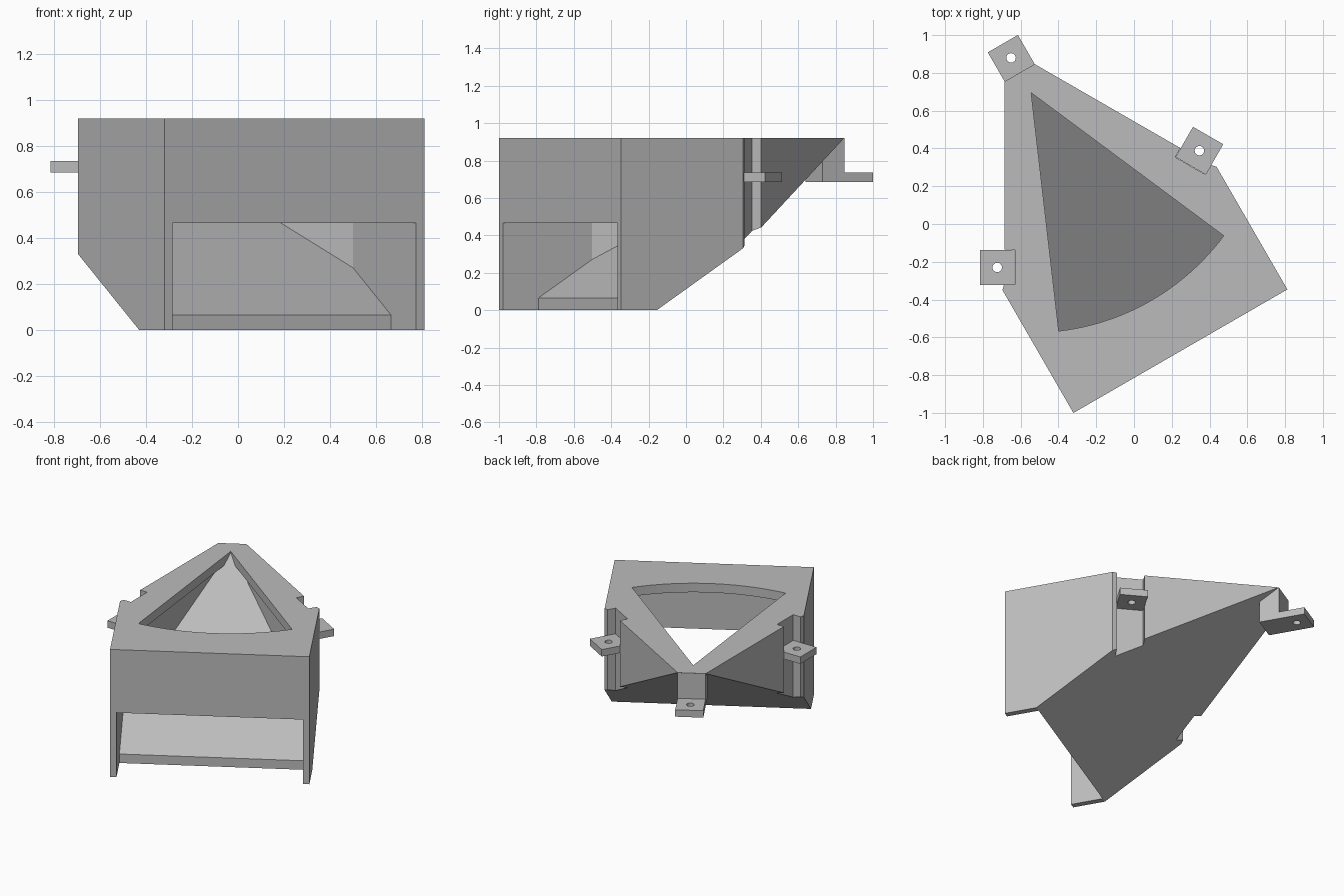
import bpy, bmesh
from math import radians, sin, cos
from mathutils import Matrix, Vector

cube = bpy.data.objects.get("Cube")
if cube:
    bpy.data.objects.remove(cube)

grey = bpy.data.materials.new("plain grey")
grey.use_nodes = True
grey.diffuse_color = (0.5, 0.5, 0.5, 1)
grey.node_tree.nodes["Principled BSDF"].inputs["Base Color"].default_value = (0.5, 0.5, 0.5, 1)

TOP = 0.92
SLOPE = 0.621          # rise of the chute underside
FRONT = -0.706         # outer front wall
SILL = -0.486          # front end of the chute floor
FLOOR = 0.065          # floor and lid thickness
INNER = 0.612          # half width of the chamber
PLACE = Matrix.Rotation(radians(30), 4, 'Z') @ Matrix.Translation((-0.124, 0, 0))


def prism(name, pts, z0, z1, matrix=None, above=None):
    """Extruded outline; 'above' keeps only what lies over the sloped plane at that height."""
    bm = bmesh.new()
    face = bm.faces.new([bm.verts.new((x, y, z0)) for x, y in pts])
    new = bmesh.ops.extrude_face_region(bm, geom=[face])["geom"]
    bmesh.ops.translate(bm, vec=(0, 0, z1 - z0),
                        verts=[v for v in new if isinstance(v, bmesh.types.BMVert)])
    if above is not None:
        cut = bmesh.ops.bisect_plane(bm, geom=bm.verts[:] + bm.edges[:] + bm.faces[:],
                                     plane_co=(0, SILL, above),
                                     plane_no=Vector((0, -SLOPE, 1)).normalized(),
                                     clear_inner=True)
        bmesh.ops.holes_fill(bm, edges=[e for e in bm.edges if e.is_boundary], sides=0)
    if matrix:
        bm.transform(matrix)
    bmesh.ops.recalc_face_normals(bm, faces=bm.faces)
    mesh = bpy.data.meshes.new(name)
    bm.to_mesh(mesh)
    bm.free()
    mesh.materials.append(grey)
    obj = bpy.data.objects.new(name, mesh)
    bpy.context.collection.objects.link(obj)
    return obj


def carve(obj, cutter):
    mod = obj.modifiers.new("cut", 'BOOLEAN')
    mod.operation = 'DIFFERENCE'
    mod.solver = 'EXACT'
    mod.object = cutter
    bpy.context.view_layer.objects.active = obj
    bpy.ops.object.modifier_apply(modifier=mod.name)
    bpy.data.objects.remove(cutter)


def rect(x0, x1, y0, y1):
    return [(x0, y0), (x1, y0), (x1, y1), (x0, y1)]


def drill(obj, x, y):
    ring = [(x + 0.025 * cos(radians(a)), y + 0.025 * sin(radians(a))) for a in range(0, 360, 15)]
    carve(obj, prism("drill", ring, 0.6, 0.8))


# Hopper body: mirrored outline with a screw notch on each flank
half = [(0.654, FRONT), (0.654, 0.045), (0.633, 0.066), (0.582, 0.037),
        (0.490, 0.197), (0.538, 0.225), (0.092, 0.996)]
outline = half + [(-x, y) for x, y in reversed(half)]
body = prism("hopper_body", outline, 0, TOP, above=0)

# Hollow chamber over the sloped floor
chamber = [(-INNER, FRONT + 0.042), (INNER, FRONT + 0.042), (INNER, -0.156),
           (0, 0.902), (-INNER, -0.156)]
carve(body, prism("chamber", chamber, -0.2, TOP - FLOOR, above=FLOOR))

# Front outlet, open at the bottom
carve(body, prism("outlet", rect(-INNER, INNER, FRONT - 0.1, SILL), -0.1, 0.465))

# Fan-shaped filling hole in the lid
apex, radius = 0.874, 1.27
fan = [(0, apex)] + [(radius * sin(radians(23.4 * k / 12)), apex - radius * cos(radians(23.4 * k / 12)))
                     for k in range(-12, 13)]
carve(body, prism("fan_hole", fan, 0.8, 1.0, above=FLOOR))

# Rear bracket: block under the tip with a screw tab
side = [(0.861, 0.685), (1.174, 0.685), (1.174, 0.735), (0.996, 0.735),
        (0.996, TOP), (0.861, SLOPE * (0.861 - SILL))]
to_side = Matrix(((0, 0, 1, 0), (1, 0, 0, 0), (0, 1, 0, 0), (0, 0, 0, 1)))
rear = prism("rear_bracket", side, -0.092, 0.092, matrix=to_side)
drill(rear, 0, 1.087)
parts = [body, rear]

# Screw tabs set in the flank notches
for name, sign in (("left_tab", 1), ("right_tab", -1)):
    turn = Matrix.Translation((0.618 * sign, 0.163, 0)) @ Matrix.Rotation(radians(30 * sign), 4, 'Z')
    tab = prism(name, rect(-0.0925, 0.0925, -0.0925, 0.0925), 0.685, 0.735, matrix=turn)
    drill(tab, 0.618 * sign, 0.163)
    parts.append(tab)

for obj in parts:
    obj.data.transform(PLACE)
